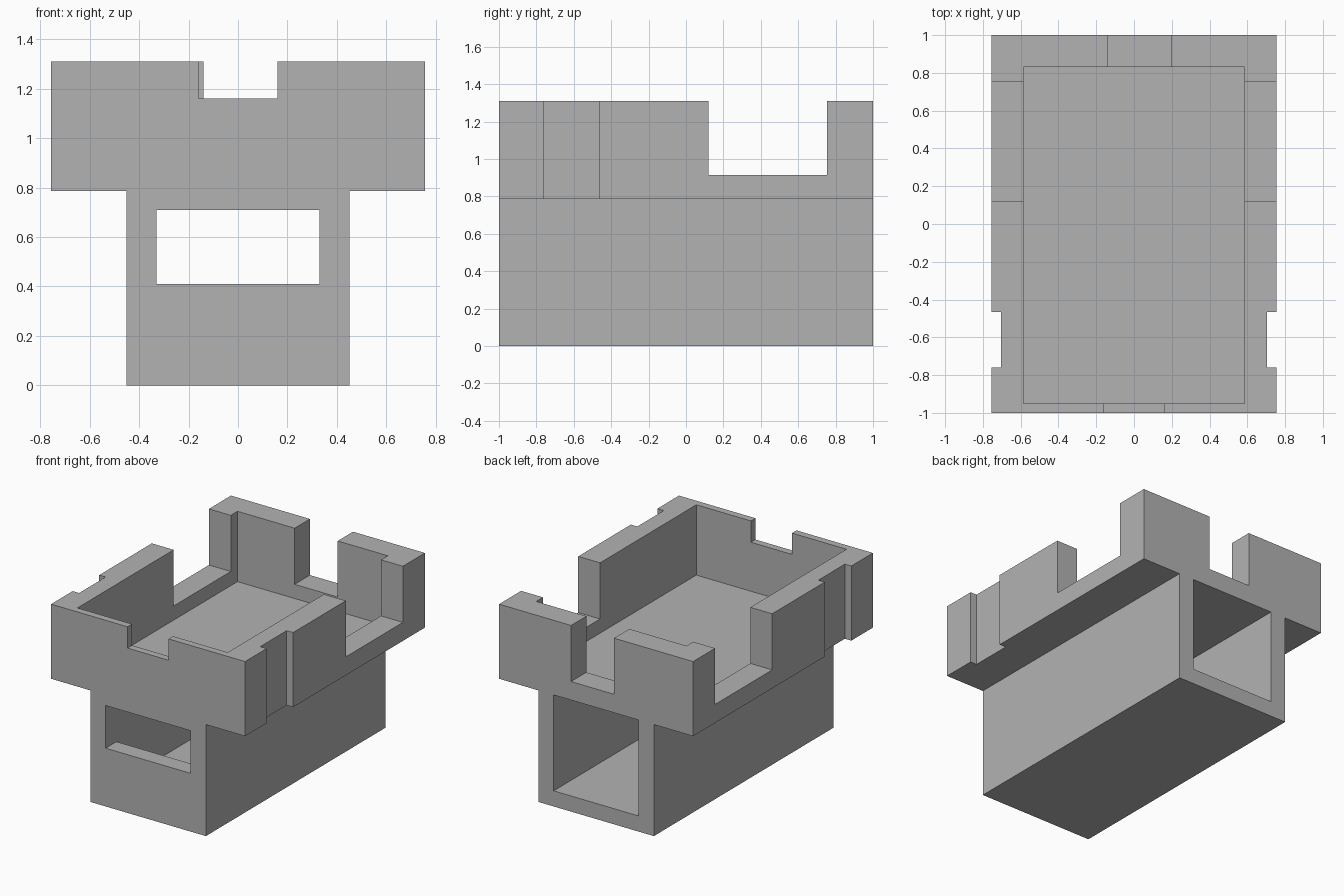
import bpy

default = bpy.data.objects.get("Cube")
if default:
    bpy.data.objects.remove(default, do_unlink=True)

grey = bpy.data.materials.new("plain_grey")
grey.use_nodes = True
COLOUR = (0.45, 0.45, 0.45, 1)
grey.diffuse_color = COLOUR
grey.node_tree.nodes["Principled BSDF"].inputs["Base Color"].default_value = COLOUR


def box(name, xs, ys, zs):
    """Box spanning the given ranges on each axis."""
    bpy.ops.mesh.primitive_cube_add(size=1)
    ob = bpy.context.object
    ob.name = ob.data.name = name
    spans = (xs, ys, zs)
    for v in ob.data.vertices:
        v.co = [lo if c < 0 else hi for c, (lo, hi) in zip(v.co, spans)]
    ob.data.materials.append(grey)
    return ob


def cut(target, xs, ys, zs):
    """Subtract a box from the target."""
    cutter = box("cutter", xs, ys, zs)
    cutter.hide_render = True
    mod = target.modifiers.new("cut", "BOOLEAN")
    mod.operation = "DIFFERENCE"
    mod.solver = "EXACT"
    mod.object = cutter
    bpy.context.view_layer.objects.active = target
    bpy.ops.object.modifier_apply(modifier=mod.name)
    bpy.data.objects.remove(cutter, do_unlink=True)


BODY_TOP, RIM, LOW = 0.785, 1.31, 0.915

# Lower body: channel open at the back, with a window in the front wall
body = box("lower_body", (-0.45, 0.45), (-1, 1), (0, BODY_TOP))
cut(body, (-0.33, 0.33), (-0.88, 1.2), (0.11, 1))
cut(body, (-0.33, 0.33), (-1.2, -0.5), (0.41, 0.71))

# Upper tray, whose floor closes the channel
tray = box("upper_tray", (-0.755, 0.755), (-1, 1), (BODY_TOP, RIM))
cut(tray, (-0.585, 0.585), (-0.95, 0.83), (0.815, 2))

# Rim gaps at the front, back and both sides
cut(tray, (-0.16, 0.16), (-1.2, -0.9), (1.16, 2))
cut(tray, (-0.14, 0.195), (0.7, 1.2), (LOW, 2))
cut(tray, (-1, 1), (0.12, 0.755), (LOW, 2))

# Upright grooves on the outer sides
for side in (-1, 1):
    cut(tray, sorted((side * 0.705, side)), (-0.76, -0.465), (0.5, 2))
